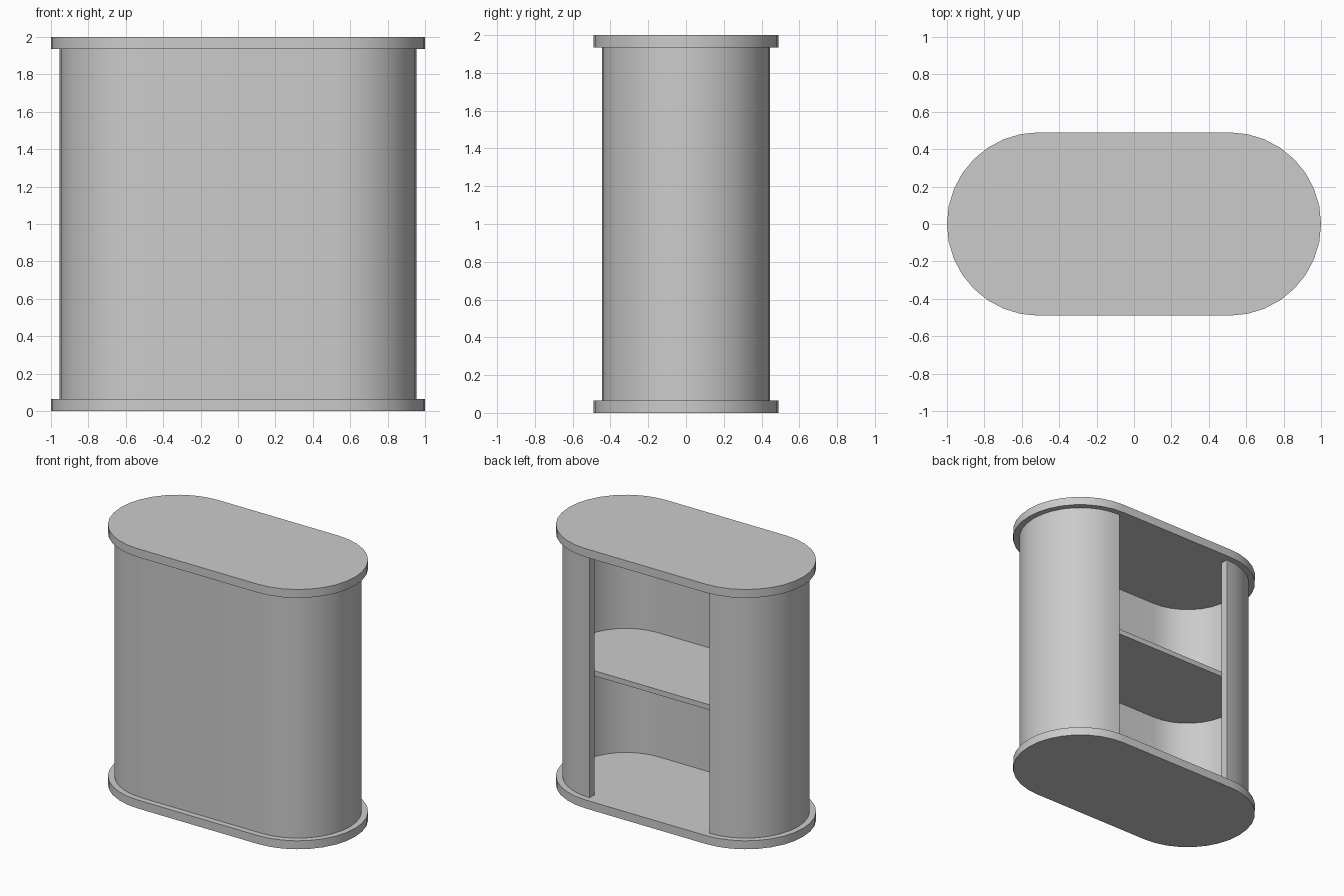
import bpy, bmesh
from math import sin, cos, pi

cube = bpy.data.objects.get("Cube")
if cube:
    bpy.data.objects.remove(cube, do_unlink=True)

CENTRE = 0.51      # x of the round ends' centres
SEGMENTS = 16      # sides in each half circle
PLATE = 0.065      # thickness of base and top

grey = bpy.data.materials.new("plain_grey")
grey.use_nodes = True
colour = (0.6, 0.6, 0.6, 1)
grey.diffuse_color = colour
grey.node_tree.nodes["Principled BSDF"].inputs["Base Color"].default_value = colour


def half_round(radius, side):
    """Half circle on one end: back to front for -x, front to back for +x."""
    start = pi / 2 if side < 0 else -pi / 2
    return [(side * CENTRE + radius * cos(start + pi * i / SEGMENTS),
             radius * sin(start + pi * i / SEGMENTS)) for i in range(SEGMENTS + 1)]


def capsule(radius):
    """Outline from the back left corner, past the front, to the back right."""
    return half_round(radius, -1) + half_round(radius, 1)


def extrude(name, outline, bottom, top):
    bm = bmesh.new()
    face = bm.faces.new([bm.verts.new((x, y, bottom)) for x, y in outline])
    result = bmesh.ops.extrude_face_region(bm, geom=[face], use_keep_orig=True)
    raised = [v for v in result["geom"] if isinstance(v, bmesh.types.BMVert)]
    bmesh.ops.translate(bm, verts=raised, vec=(0, 0, top - bottom))
    bmesh.ops.recalc_face_normals(bm, faces=bm.faces)
    mesh = bpy.data.meshes.new(name)
    bm.to_mesh(mesh)
    bm.free()
    mesh.materials.append(grey)
    obj = bpy.data.objects.new(name, mesh)
    bpy.context.collection.objects.link(obj)
    bpy.ops.object.select_all(action="DESELECT")
    obj.select_set(True)
    bpy.context.view_layer.objects.active = obj
    bpy.ops.object.shade_smooth_by_angle()


# Base and top plates
extrude("base_plate", capsule(0.49), 0, PLATE)
extrude("counter_top", capsule(0.49), 2 - PLATE, 2)

# Curved wall, open at the back between the round ends
extrude("curved_wall", capsule(0.445) + capsule(0.385)[::-1], PLATE, 2 - PLATE)

# Inner shelf at mid height
extrude("shelf", capsule(0.385), 0.98, 1.02)
